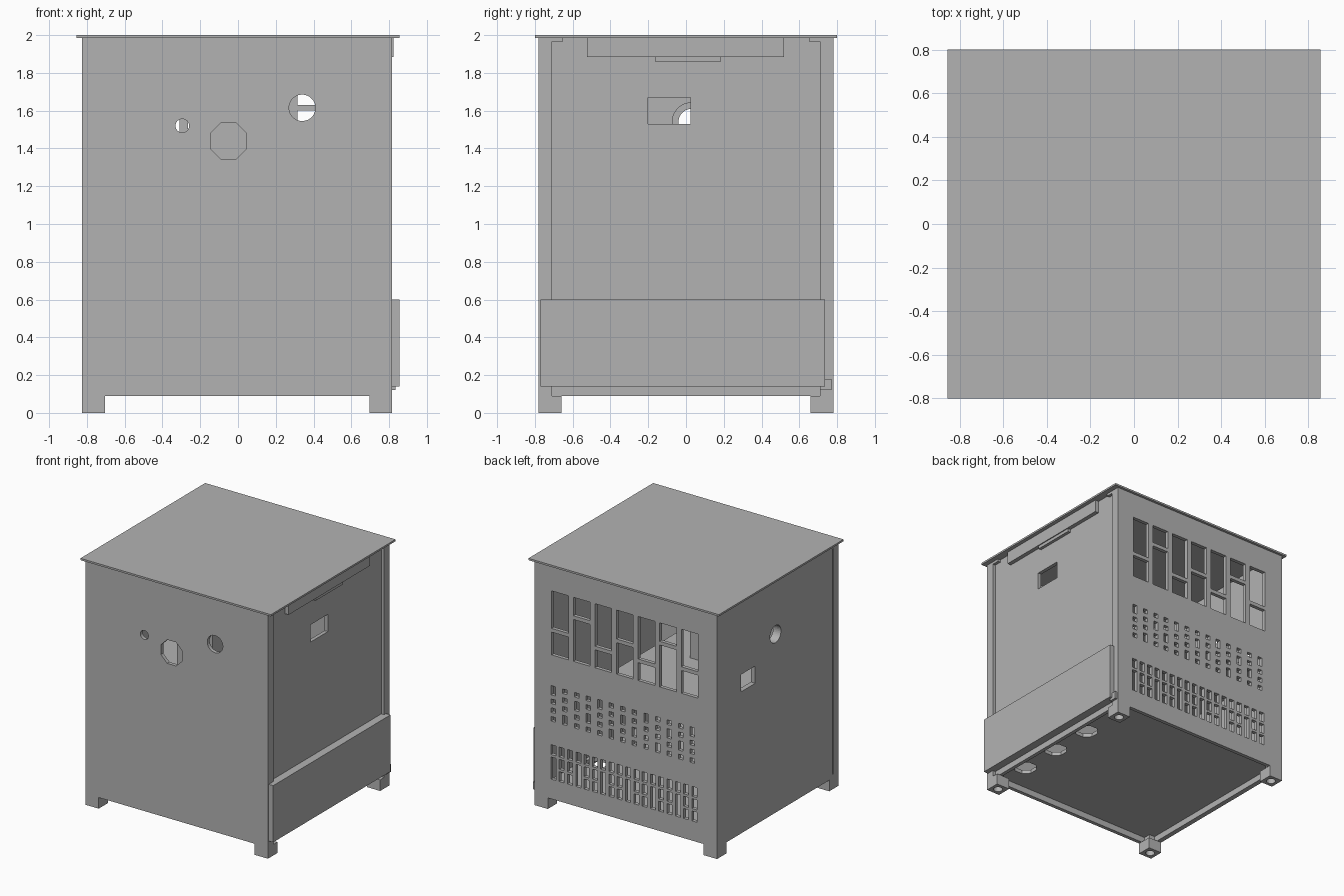
import bpy, bmesh, math
from mathutils import Matrix, Vector

if "Cube" in bpy.data.objects:
    bpy.data.objects.remove(bpy.data.objects["Cube"], do_unlink=True)

grey = bpy.data.materials.new("plain_grey")
grey.use_nodes = True
grey.diffuse_color = (0.45, 0.45, 0.45, 1)
grey.node_tree.nodes["Principled BSDF"].inputs["Base Color"].default_value = (0.45, 0.45, 0.45, 1)

LEFT, RIGHT = -0.825, 0.815
FRONT, BACK = -0.78, 0.78
BASE, TOP = 0.09, 1.985


def add_box(bm, x0, x1, y0, y1, z0, z1):
    size = Matrix.Diagonal((x1 - x0, y1 - y0, z1 - z0, 1))
    mid = Vector((x0 + x1, y0 + y1, z0 + z1)) / 2
    bmesh.ops.create_cube(bm, size=1, matrix=Matrix.Translation(mid) @ size)


def add_cyl(bm, centre, axis, radius, depth, sides=32):
    turn = {"X": Matrix.Rotation(math.pi / 2, 4, "Y"),
            "Y": Matrix.Rotation(math.pi / 2, 4, "X"),
            "Z": Matrix.Identity(4)}[axis]
    spin = Matrix.Rotation(math.pi / sides, 4, "Z")
    bmesh.ops.create_cone(bm, cap_ends=True, segments=sides, radius1=radius, radius2=radius,
                          depth=depth, matrix=Matrix.Translation(centre) @ turn @ spin)


def finish(name, bm):
    mesh = bpy.data.meshes.new(name)
    bm.to_mesh(mesh)
    bm.free()
    mesh.materials.append(grey)
    obj = bpy.data.objects.new(name, mesh)
    bpy.context.collection.objects.link(obj)
    return obj


def box(name, *limits):
    bm = bmesh.new()
    add_box(bm, *limits)
    return finish(name, bm)


def cut(obj, bm):
    """Subtract the shapes in bm from obj, then discard the cutter."""
    cutter = finish("cutter", bm)
    cutter.hide_render = True
    mod = obj.modifiers.new("openings", "BOOLEAN")
    mod.operation, mod.solver, mod.object = "DIFFERENCE", "EXACT", cutter
    bpy.context.view_layer.update()
    result = obj.evaluated_get(bpy.context.evaluated_depsgraph_get())
    mesh = bpy.data.meshes.new_from_object(result)
    obj.modifiers.clear()
    obj.data = mesh
    bpy.data.objects.remove(cutter, do_unlink=True)


# Lid
box("lid", -0.855, 0.855, -0.8, 0.8, TOP, 2.0)

# Front wall with two round holes and an octagonal one
front = box("front_wall", LEFT, RIGHT, FRONT, FRONT + 0.03, BASE, TOP)
bm = bmesh.new()
add_cyl(bm, (-0.295, FRONT, 1.52), "Y", 0.036, 0.2)
add_cyl(bm, (0.34, FRONT, 1.615), "Y", 0.07, 0.2)
add_cyl(bm, (-0.05, FRONT, 1.44), "Y", 0.104, 0.2, 8)
cut(front, bm)

# Back wall with tall windows, a grid of small vents and a lower grille
back = box("back_wall", LEFT, RIGHT, BACK - 0.03, BACK, BASE, TOP)
bm = bmesh.new()


def slot(x, width, z0, z1):
    add_box(bm, x - width / 2, x + width / 2, BACK - 0.1, BACK + 0.1, z0, z1)


for i, split in enumerate((1.46, 1.615, 1.42, 1.53, 1.42, 1.615, 1.46)):
    x = 0.585 - 0.194 * i
    slot(x, 0.15, 1.26, split - 0.015)
    slot(x, 0.15, split + 0.015, 1.78)

UNIT = 0.075
for i in range(13):
    long_cell = (0, 3, 1, 2)[i % 4]
    z = 1.01
    for row in range(4):
        height = UNIT if row == long_cell else 0.037
        slot(0.645 - 0.104 * i, 0.04, z - height, z)
        z -= height + 0.034

for i in range(18):
    x = 0.645 - 0.0745 * i
    cells = ((0, 1), (1, 2), (2, 3)) if i % 3 else ((0, 1), (1, 3))
    for first, last in cells:
        slot(x, 0.045, 0.53 - 0.1 * last + 0.02, 0.53 - 0.1 * first)
cut(back, bm)

# Left wall with a round port, its inner collar and a rectangular port
bm = bmesh.new()
add_box(bm, LEFT, LEFT + 0.04, FRONT + 0.03, BACK - 0.03, BASE, TOP)
left = finish("left_wall", bm)
bm = bmesh.new()
add_cyl(bm, (LEFT, 0.03, 1.54), "X", 0.07, 0.2)
add_box(bm, LEFT - 0.1, LEFT + 0.1, 0.29, 0.47, 1.24, 1.38)
add_box(bm, LEFT - 0.1, LEFT + 0.008, -0.715, -0.7, 0.12, 1.95)
cut(left, bm)
bm = bmesh.new()
add_cyl(bm, (LEFT + 0.055, 0.03, 1.54), "X", 0.105, 0.03)
collar = finish("port_collar", bm)
bm = bmesh.new()
add_cyl(bm, (LEFT + 0.055, 0.03, 1.54), "X", 0.07, 0.2)
cut(collar, bm)

# Right side: recessed panel between posts
panel = box("right_panel", RIGHT - 0.055, RIGHT - 0.025, -0.71, 0.71, BASE, TOP)
bm = bmesh.new()
add_box(bm, RIGHT - 0.2, RIGHT + 0.1, -0.2, 0.025, 1.53, 1.67)
cut(panel, bm)
for name, y0, y1 in (("front_post", FRONT + 0.03, -0.71), ("back_post", 0.71, BACK - 0.03)):
    box("right_" + name, RIGHT - 0.055, RIGHT, y0, y1, BASE, TOP)

# Outer cover, top rail and its grip on the right side
box("lower_cover", RIGHT - 0.025, 0.855, -0.77, 0.735, 0.14, 0.6)
box("top_rail", RIGHT - 0.025, RIGHT + 0.008, -0.525, 0.52, 1.885, TOP)
box("rail_grip", RIGHT - 0.025, RIGHT, -0.165, 0.185, 1.86, 1.885)
for y in (-0.68, 0.68):
    box("lid_clip", RIGHT - 0.025, RIGHT, y - 0.03, y + 0.03, 1.965, TOP)
box("cover_tab", RIGHT, RIGHT + 0.02, 0.71, 0.77, 0.12, 0.18)

# Floor with octagonal drain holes
floor = box("floor", LEFT + 0.04, RIGHT - 0.025, FRONT + 0.03, BACK - 0.03, 0.14, 0.17)
bm = bmesh.new()
for y in (-0.52, -0.16, 0.21):
    add_cyl(bm, (0.65, y, 0.15), "Z", 0.09, 0.2, 8)
cut(floor, bm)

# Feet with screw recesses
for x0 in (LEFT, RIGHT - 0.12):
    for y0 in (FRONT, BACK - 0.12):
        foot = box("foot", x0, x0 + 0.12, y0, y0 + 0.12, 0, BASE)
        bm = bmesh.new()
        add_cyl(bm, (x0 + 0.06, y0 + 0.06, 0), "Z", 0.035, 0.1)
        cut(foot, bm)
        box("foot_block", x0 + 0.03, x0 + 0.09, y0 + 0.03, y0 + 0.09, BASE, 0.14)

# Inner shelf and equipment block
box("inner_shelf", LEFT + 0.04, 0.45, FRONT + 0.03, 0.6, 0.98, 1.0)
box("equipment_block", -0.2, 0.12, -0.5, -0.22, 1.0, 1.56)
